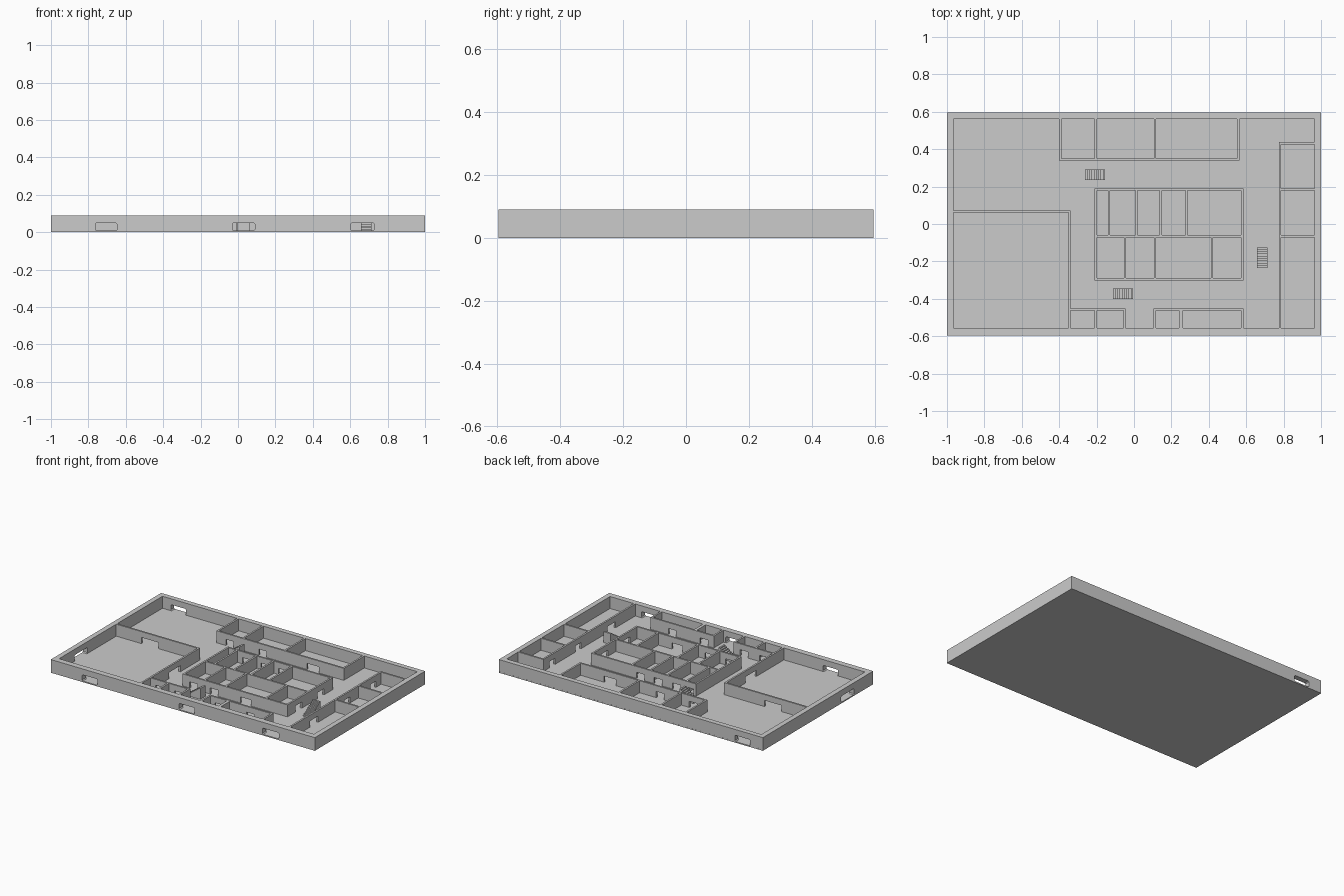
import bpy, bmesh

if "Cube" in bpy.data.objects:
    bpy.data.objects.remove(bpy.data.objects["Cube"])

FLOOR, TOP, HEAD = 0.008, 0.09, 0.05
T = 0.012   # partition thickness
O = 0.035   # outer wall thickness


def extrude(name, pts, vec):
    """Extrude a planar outline along vec."""
    me = bpy.data.meshes.new(name)
    bm = bmesh.new()
    f = bm.faces.new([bm.verts.new(p) for p in pts])
    r = bmesh.ops.extrude_face_region(bm, geom=[f])
    bmesh.ops.translate(bm, vec=vec, verts=[v for v in r["geom"] if isinstance(v, bmesh.types.BMVert)])
    bmesh.ops.recalc_face_normals(bm, faces=bm.faces)
    big = [g for g in bm.faces if len(g.verts) > 4]
    bmesh.ops.triangulate(bm, faces=big)
    bm.to_mesh(me)
    bm.free()
    ob = bpy.data.objects.new(name, me)
    bpy.context.collection.objects.link(ob)
    return ob


def wall(name, axis, at, a, b, doors=(), t=T, c=0.0):
    """Wall along 'x' or 'y' centred on `at`; doors are (centre, width), c chamfers the openings."""
    prof = [(a, TOP), (a, FLOOR)]
    for m, w in sorted(doors):
        l, r = m - w / 2, m + w / 2
        if c:
            prof += [(l + c, FLOOR), (l, FLOOR + c), (l, HEAD - c), (l + c, HEAD),
                     (r - c, HEAD), (r, HEAD - c), (r, FLOOR + c), (r - c, FLOOR)]
        else:
            prof += [(l, FLOOR), (l, HEAD), (r, HEAD), (r, FLOOR)]
    prof += [(b, FLOOR), (b, TOP)]
    if axis == 'x':
        return extrude(name, [(s, at - t / 2, z) for s, z in prof], (0, t, 0))
    return extrude(name, [(at - t / 2, s, z) for s, z in prof], (t, 0, 0))


def stairs(name, axis, low, length, centre, width=0.055, n=9):
    """Solid flight rising along +axis."""
    dz, d = (0.082 - FLOOR) / n, length / n
    prof = [(low, FLOOR)]
    for i in range(n):
        prof += [(low + i * d, FLOOR + (i + 1) * dz), (low + (i + 1) * d, FLOOR + (i + 1) * dz)]
    prof.append((low + length, FLOOR))
    h = width / 2
    if axis == 'x':
        return extrude(name, [(s, centre - h, z) for s, z in prof], (0, width, 0))
    return extrude(name, [(centre - h, s, z) for s, z in prof], (width, 0, 0))


# Floor slab
extrude("floor", [(-1, -.597, 0), (1, -.597, 0), (1, .597, 0), (-1, .597, 0)], (0, 0, FLOOR))

# Outer walls with entrances
wall("front_wall", 'x', -.577, -1, 1, [(-.705, .115), (.03, .12), (.665, .125)], .04, .006)
wall("back_wall", 'x', .579, -1, 1, [(-.845, .115)], O, .006)
wall("left_wall", 'y', -.9825, -.557, .5615, [(-.32, .14)], O, .006)
wall("right_wall", 'y', .9825, -.557, .5615, [], O)

X0, X1, Y0, Y1 = -.965, .965, -.557, .5615
D = .06

# Large hall
wall("hall_north_wall", 'x', .067, X0, -.34, [(-.71, .13)])
wall("hall_east_wall", 'y', -.345, Y0, .061, [(-.2, .12)])

# Front row of rooms
wall("front_rooms_a", 'x', -.457, -.339, -.045, [(-.27, D), (-.125, D)])
for i, x in enumerate((-.205, -.051)):
    wall(f"front_divider_a{i}", 'y', x, Y0, -.463)
wall("front_rooms_b", 'x', -.457, .105, .585, [(.18, D), (.42, D)])
for i, (x, t) in enumerate(((.111, T), (.251, .02), (.579, T))):
    wall(f"front_divider_b{i}", 'y', x, Y0, -.463, t=t)

# Back row of rooms
wall("back_rooms", 'x', .345, -.4, .564, [(-.3, D), (-.05, D), (.33, .09)])
for i, x in enumerate((-.394, -.205, .112, .558)):
    wall(f"back_divider_{i}", 'y', x, .351, Y1)

# Right column of rooms
wall("right_rooms", 'y', .78, Y0, .438, [(.34, D), (.06, D), (-.3, .09)])
for i, y in enumerate((.432, .185, -.065)):
    wall(f"right_divider_{i}", 'x', y, .786, X1)

# Central block
wall("core_north_wall", 'x', .184, -.21, .585, [(-.17, .04), (-.06, D), (.08, D), (.213, D)])
wall("core_south_wall", 'x', -.295, -.21, .585, [(-.125, D), (.03, D), (.27, .08)])
wall("core_west_wall", 'y', -.204, -.289, .178)
wall("core_east_wall", 'y', .579, -.289, .178, [(-.18, .07), (.06, .07)])
wall("core_spine", 'x', -.065, -.198, .573)
for i, x in enumerate((-.133, .014, .143, .281)):
    wall(f"core_upper_divider_{i}", 'y', x, -.059, .178)
for i, x in enumerate((-.048, .112, .417)):
    wall(f"core_lower_divider_{i}", 'y', x, -.289, -.071)

# Staircases in the corridors
stairs("north_stairs", 'x', -.262, .107, .263)
stairs("south_stairs", 'x', -.113, .108, -.373)
stairs("east_stairs", 'y', -.235, .11, .685)
